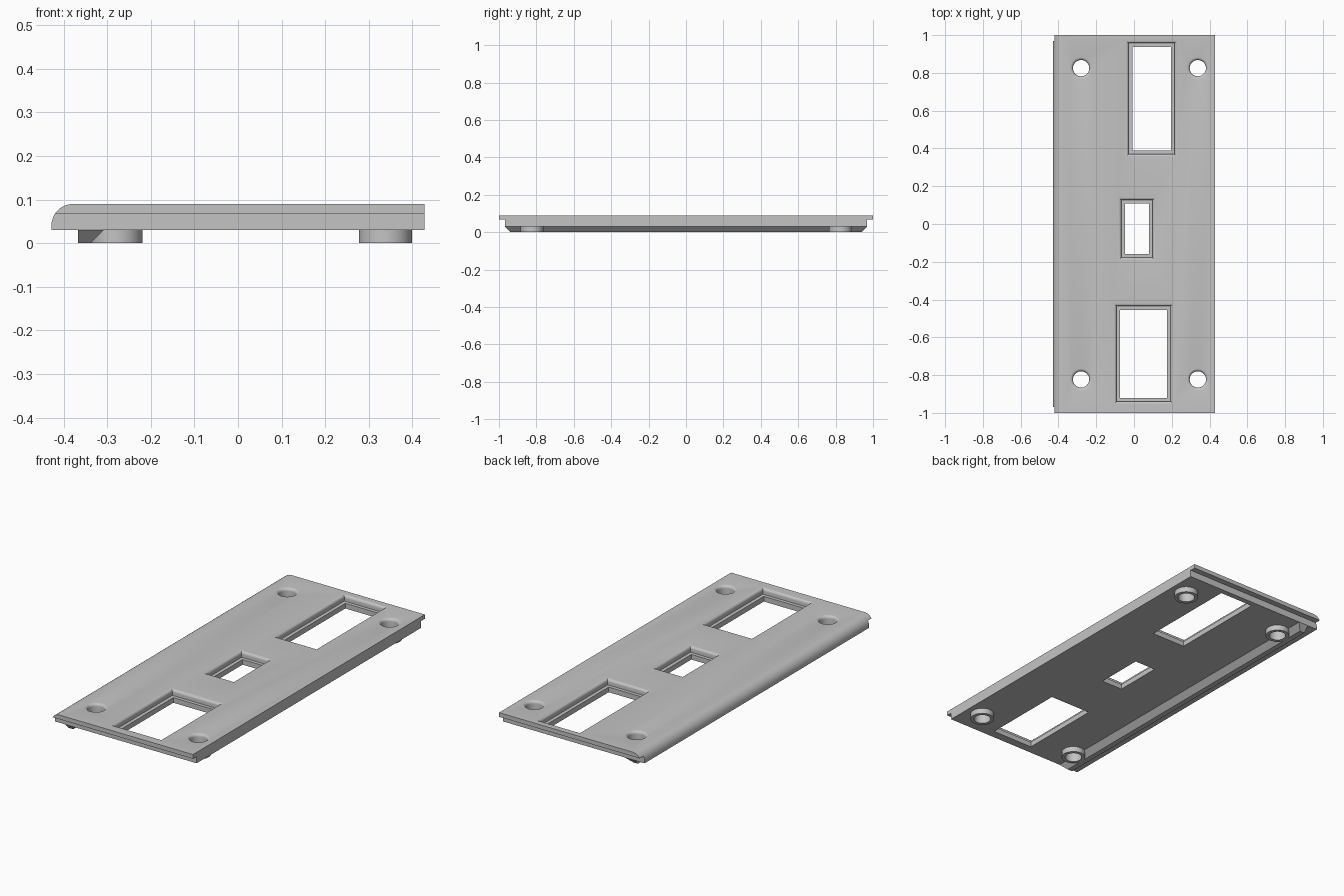
import bpy, bmesh, math

if "Cube" in bpy.data.objects:
    bpy.data.objects.remove(bpy.data.objects["Cube"])

# One flat grey
grey = bpy.data.materials.new("light_grey")
grey.use_nodes = True
grey.diffuse_color = (0.55, 0.55, 0.55, 1)
grey.node_tree.nodes["Principled BSDF"].inputs["Base Color"].default_value = (0.55, 0.55, 0.55, 1)

TOP, BASE, LEDGE, FILLET, SEGS = 0.09, 0.03, 0.058, 0.015, 5


def loft(name, rings):
    """Closed solid through matching rings of points, capped at both ends."""
    bm = bmesh.new()
    loops = [[bm.verts.new(p) for p in ring] for ring in rings]
    n = len(loops[0])
    for a, b in zip(loops, loops[1:]):
        for i in range(n):
            bm.faces.new((a[i], a[(i + 1) % n], b[(i + 1) % n], b[i]))
    bm.faces.new(loops[0][::-1])
    bm.faces.new(loops[-1])
    bmesh.ops.recalc_face_normals(bm, faces=bm.faces)
    mesh = bpy.data.meshes.new(name)
    bm.to_mesh(mesh)
    bm.free()
    mesh.materials.append(grey)
    obj = bpy.data.objects.new(name, mesh)
    bpy.context.collection.objects.link(obj)
    return obj


def rect(x0, x1, y0, y1, z, inset=0.0):
    x0, x1, y0, y1 = x0 + inset, x1 - inset, y0 + inset, y1 - inset
    return [(x0, y0, z), (x1, y0, z), (x1, y1, z), (x0, y1, z)]


def circle(x, y, r, z, n=48):
    return [(x + r * math.cos(math.tau * i / n), y + r * math.sin(math.tau * i / n), z)
            for i in range(n)]


# (inset, height) steps of the rounded rim shared by windows and screw holes
rim = [(0, TOP + 0.02)]
for i in range(SEGS + 1):
    t = math.pi / 2 * i / SEGS
    rim.append((FILLET * math.sin(t), TOP - FILLET + FILLET * math.cos(t)))


def cut(obj, cutters):
    """Apply boolean differences to an object."""
    bpy.context.view_layer.objects.active = obj
    for c in cutters:
        mod = obj.modifiers.new("cut", 'BOOLEAN')
        mod.operation, mod.solver, mod.object = 'DIFFERENCE', 'EXACT', c
        bpy.ops.object.modifier_apply(modifier=mod.name)


# Plate: cross-section with one rounded long edge, extruded along y
R = 0.05
section = [(0.428, BASE), (0.428, TOP)]
for i in range(13):
    t = math.pi / 2 * (1 + i / 12)
    section.append((-0.378 + R * math.cos(t), TOP - R + R * math.sin(t)))
section.append((-0.428, BASE))
plate = loft("cover_plate", [[(x, y, z) for x, z in section] for y in (-1, 1)])

# Undercuts that leave a thin lip at each end
cutters = []
for y0, y1 in ((-1.1, -0.968), (0.968, 1.1)):
    cutters.append(loft("lip_cutter", [rect(-0.6, 0.6, y0, y1, z) for z in (-0.05, 0.067)]))

# Windows: rounded rim, recessed ledge, opening (outer rectangle sizes)
for w in ((-0.043, 0.229, 0.355, 0.972), (-0.082, 0.113, -0.193, 0.142),
          (-0.107, 0.209, -0.955, -0.42)):
    steps = rim + [(FILLET, LEDGE), (0.034, LEDGE), (0.034, -0.05)]
    cutters.append(loft("window_cutter", [rect(*w, z, inset) for inset, z in steps]))

# Screw holes with bosses below
holes = [(x, y) for x in (-0.28, 0.338) for y in (-0.823, 0.825)]
hole_cutters = []
for x, y in holes:
    steps = rim + [(FILLET, -0.05)]
    hole_cutters.append(loft("hole_cutter", [circle(x, y, 0.058 - i, z) for i, z in steps]))
cut(plate, cutters + hole_cutters)

parts = [plate]
for k, (x, y) in enumerate(holes):
    boss = loft(f"screw_boss_{k + 1}", [circle(x, y, 0.061, z) for z in (0, BASE)])
    cut(boss, [hole_cutters[k]])
    parts.append(boss)

# Rail under the rounded edge, sloped on its inner side and ends
rail = loft("under_rail", [rect(-0.367, -0.338, -0.938, 0.938, 0),
                           rect(-0.367, -0.308, -0.968, 0.968, BASE)])
cut(rail, hole_cutters)
parts.append(rail)

for c in cutters + hole_cutters:
    bpy.data.objects.remove(c)

# Smooth rounded surfaces, keep hard edges
bpy.ops.object.select_all(action='DESELECT')
for p in parts:
    p.select_set(True)
bpy.context.view_layer.objects.active = plate
bpy.ops.object.shade_smooth_by_angle(angle=math.radians(30))
